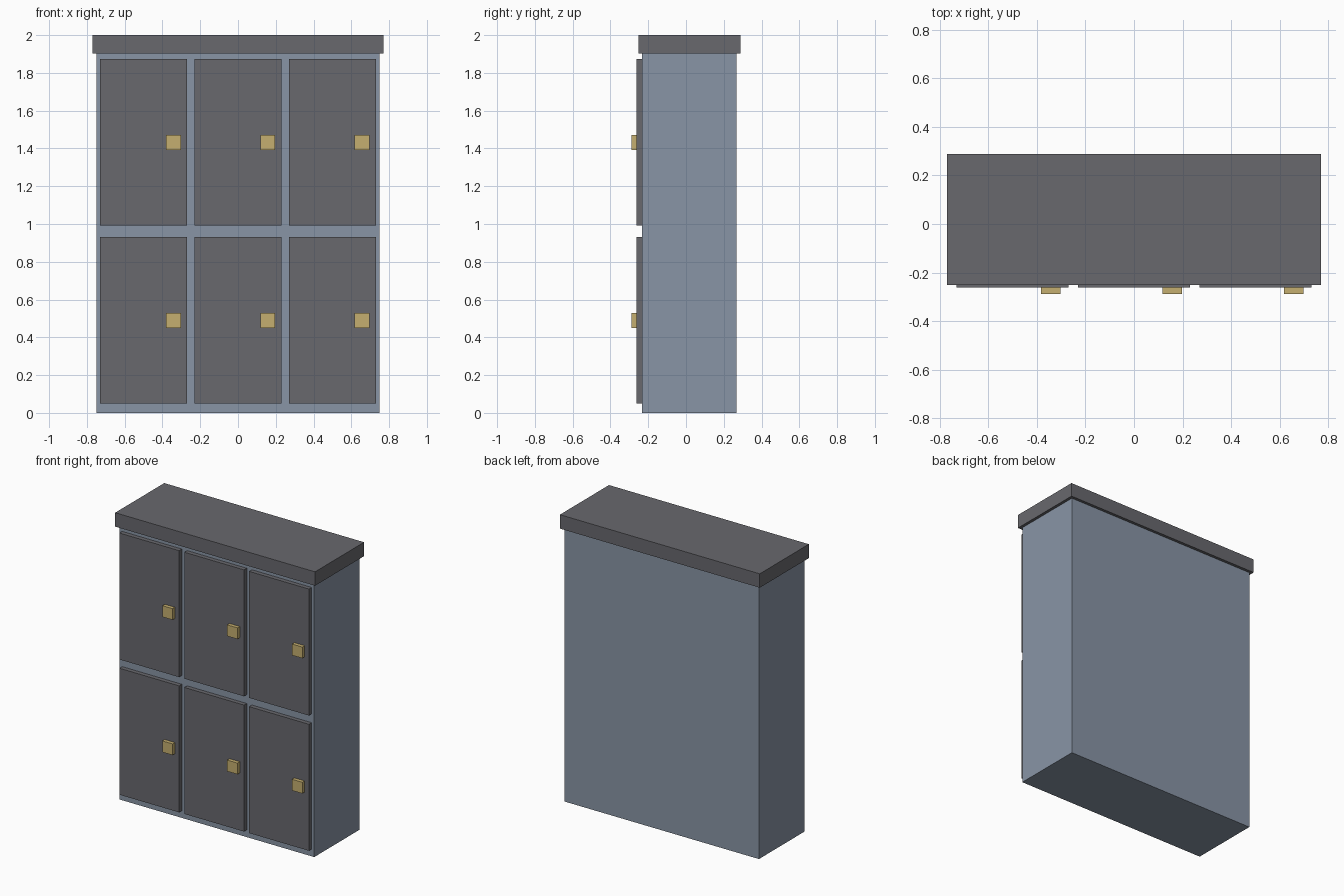
import bpy

cube = bpy.data.objects.get("Cube")
if cube:
    bpy.data.objects.remove(cube, do_unlink=True)


def material(name, color):
    mat = bpy.data.materials.new(name)
    mat.use_nodes = True
    mat.diffuse_color = (*color, 1)
    mat.node_tree.nodes["Principled BSDF"].inputs["Base Color"].default_value = (*color, 1)
    return mat


def box(name, x, y, z, mat):
    """Box from (min, max) ranges on each axis."""
    ranges = (x, y, z)
    bpy.ops.mesh.primitive_cube_add(size=1, location=[(a + b) / 2 for a, b in ranges])
    obj = bpy.context.object
    obj.name = name
    obj.scale = [b - a for a, b in ranges]
    bpy.ops.object.transform_apply(location=False, rotation=False, scale=True)
    obj.data.materials.append(mat)
    return obj


blue = material("blue grey paint", (0.25, 0.30, 0.38))
grey = material("dark grey metal", (0.14, 0.14, 0.155))
brass = material("brass", (0.56, 0.43, 0.16))

front = -0.232       # front plane of the body
door_front = -0.262  # front plane of the doors

# Cabinet body and overhanging top
box("body", (-0.75, 0.75), (front, 0.268), (0, 1.903), blue)
box("top_slab", (-0.77, 0.77), (-0.252, 0.288), (1.903, 2), grey)

# Two rows of three doors, each with a square knob
for row, bottom in (("lower", 0.05), ("upper", 0.992)):
    for column, x in (("right", -0.5), ("middle", 0), ("left", 0.5)):
        label = f"{row}_{column}"
        box(f"{label}_door", (x - 0.23, x + 0.23), (door_front, front),
            (bottom, bottom + 0.881), grey)
        box(f"{label}_knob", (x + 0.118, x + 0.197), (-0.288, door_front),
            (bottom + 0.4, bottom + 0.478), brass)
